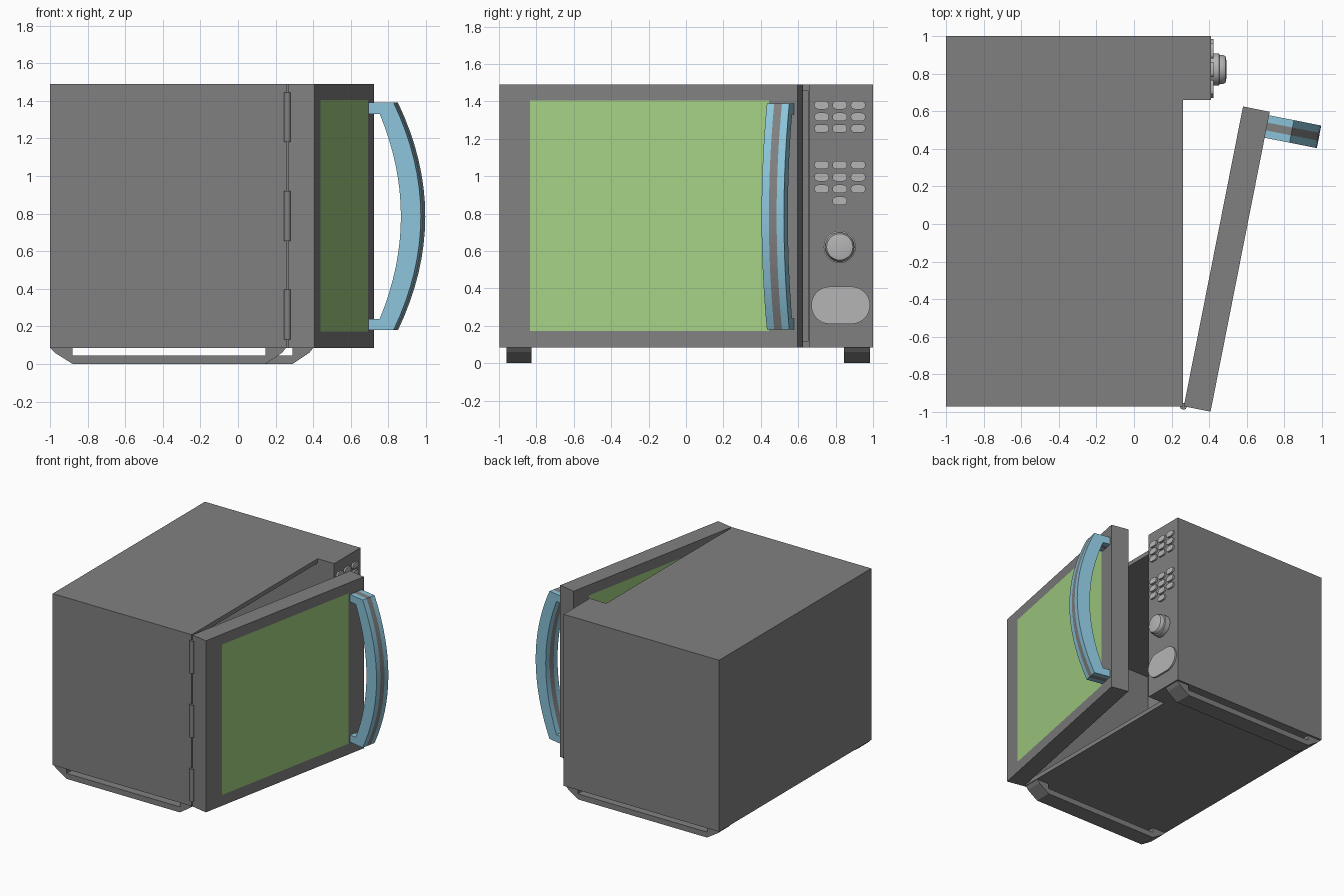
import bpy, bmesh, math
from mathutils import Vector

if "Cube" in bpy.data.objects:
    bpy.data.objects.remove(bpy.data.objects["Cube"])


def material(name, rgb):
    m = bpy.data.materials.new(name)
    m.diffuse_color = (*rgb, 1)
    m.use_nodes = True
    m.node_tree.nodes["Principled BSDF"].inputs["Base Color"].default_value = m.diffuse_color
    return m


GREY = material("body_grey", (0.216, 0.216, 0.216))
LIGHT = material("light_grey", (0.46, 0.46, 0.46))
GREEN = material("window_green", (0.37, 0.64, 0.23))
BLUE = material("handle_blue", (0.26, 0.55, 0.70))


def finish(name, bm, mats, smooth=False):
    bmesh.ops.recalc_face_normals(bm, faces=bm.faces)
    me = bpy.data.meshes.new(name)
    bm.to_mesh(me)
    bm.free()
    for m in mats:
        me.materials.append(m)
    ob = bpy.data.objects.new(name, me)
    bpy.context.collection.objects.link(ob)
    if smooth:
        bpy.ops.object.select_all(action='DESELECT')
        ob.select_set(True)
        bpy.context.view_layer.objects.active = ob
        bpy.ops.object.shade_smooth_by_angle(angle=math.radians(35))
    return ob


def place(axis, a, b, t):
    """2D point (a, b) pushed to distance t along the axis."""
    return {'x': (t, a, b), 'y': (a, t, b), 'z': (a, b, t)}[axis]


def prism_mesh(pts, axis, stops):
    """Extrude a closed profile through a list of stops; returns bmesh and side strips."""
    bm = bmesh.new()
    rings = [[bm.verts.new(place(axis, a, b, t)) for a, b in pts] for t in stops]
    n = len(pts)
    caps = [bm.faces.new(rings[0]), bm.faces.new(rings[-1])]
    strips = [[bm.faces.new((r[i], r[(i + 1) % n], q[(i + 1) % n], q[i])) for i in range(n)]
              for r, q in zip(rings, rings[1:])]
    return bm, caps, strips


def prism(name, pts, axis, lo, hi, mat, smooth=False):
    return finish(name, prism_mesh(pts, axis, (lo, hi))[0], [mat], smooth)


def rect(x0, x1, y0, y1):
    return [(x0, y0), (x1, y0), (x1, y1), (x0, y1)]


def stadium(cy, cz, length, height, n=8):
    """Horizontal pill outline."""
    r, h = height / 2, (length - height) / 2
    pts = []
    for side, start in ((1, -90), (-1, 90)):
        for i in range(n + 1):
            a = math.radians(start + 180 * i / n)
            pts.append((cy + side * h + r * math.cos(a), cz + r * math.sin(a)))
    return pts


Z0, Z1 = 0.085, 1.49
FRONT, PANEL = 0.26, 0.41

# Body: L-shaped plan with the control column standing forward, hollowed by a cavity
body = prism("body", [(-1, -0.97), (FRONT, -0.97), (FRONT, 0.66), (PANEL, 0.66),
                      (PANEL, 1), (-1, 1)], 'z', Z0, Z1, GREY)
cutter = prism("cavity_cutter", rect(-0.92, 0.35, -0.935, 0.655), 'z', 0.12, 1.455, GREY)
cutter.hide_render = True
cutter.hide_set(True)
cut = body.modifiers.new("cavity", 'BOOLEAN')
cut.operation, cut.solver, cut.object = 'DIFFERENCE', 'EXACT', cutter

# Skid feet, one under each side
for name, y0, y1, e in (("left_skid", -0.96, -0.825, 0.255), ("right_skid", 0.845, 0.985, 0.40)):
    prism(name, [(-1, Z0), (-0.975, 0.06), (-0.88, 0), (e - 0.11, 0), (e - 0.02, 0.06), (e, Z0),
                 (e - 0.11, Z0), (e - 0.11, 0.045), (-0.88, 0.045), (-0.88, Z0)],
          'y', y0, y1, GREY)

# Hinge barrels
circle = [(0.263 + 0.018 * math.cos(i * math.pi / 8), -0.97 + 0.018 * math.sin(i * math.pi / 8))
          for i in range(16)]
for i, z in enumerate((0.13, 0.655, 1.18)):
    prism(f"hinge_{i + 1}", circle, 'z', z, z + 0.265, GREY, True)

# Keypad buttons and the large start button
keys = [(y, z) for z in (1.38, 1.317, 1.255, 1.06, 0.995, 0.932) for y in (0.725, 0.822, 0.92)]
keys.append((0.822, 0.868))
for i, (y, z) in enumerate(keys):
    prism(f"button_{i + 1}", stadium(y, z, 0.08, 0.045), 'x', PANEL - 0.01, PANEL + 0.014, LIGHT, True)
prism("start_button", stadium(0.827, 0.31, 0.315, 0.2, 14), 'x', PANEL - 0.01, PANEL + 0.014, LIGHT, True)

# Knob: turned profile (radius, x)
bm = bmesh.new()
N = 32
rings = []
for r, x in ((0.086, 0.405), (0.086, 0.452), (0.078, 0.456), (0.078, 0.472), (0.07, 0.487), (0.045, 0.492)):
    rings.append([bm.verts.new((x, 0.822 + r * math.cos(2 * math.pi * i / N),
                                0.622 + r * math.sin(2 * math.pi * i / N))) for i in range(N)])
for a, b in zip(rings, rings[1:]):
    for i in range(N):
        bm.faces.new((a[i], a[(i + 1) % N], b[(i + 1) % N], b[i]))
bm.faces.new(rings[0])
bm.faces.new(rings[-1])
finish("knob", bm, [LIGHT], True)

# Door, built in hinge space: x = outward, y = along the door, then swung ajar
DEPTH, WIDTH = 0.145, 1.626
bm, _, _ = prism_mesh(rect(0, DEPTH, 0, WIDTH), 'z', (Z0, Z1))
for co, no in (((0, 0.166, 0), (0, 1, 0)), ((0, 1.47, 0), (0, 1, 0)),
               ((0, 0, 0.173), (0, 0, 1)), ((0, 0, 1.405), (0, 0, 1))):
    bmesh.ops.bisect_plane(bm, geom=bm.verts[:] + bm.edges[:] + bm.faces[:], plane_co=co, plane_no=no)
bm.normal_update()
for f in bm.faces:
    c = f.calc_center_median()
    if abs(f.normal.x) > 0.5 and 0.166 < c.y < 1.47 and 0.173 < c.z < 1.405:
        f.material_index = 1
door = finish("door", bm, [GREY, GREEN])


# Handle: bowed profile with a grey core between two blue cheeks
def bow(d_end, d_mid, half, n=16):
    return [(d_end + (d_mid - d_end) * (1 - (k / n * 2 - 1) ** 2), 0.785 + half * (k / n * 2 - 1))
            for k in range(n + 1)]


outer = bow(0.28, 0.428, 0.605)
inner = bow(0.205, 0.32, 0.545)
profile = [(DEPTH, 0.18)] + outer + [(DEPTH, 1.39), (DEPTH, 1.33)] + inner[::-1] + [(DEPTH, 0.24)]
bm, caps, strips = prism_mesh(profile, 'y', (1.485, 1.525, 1.567, 1.607))
for f in strips[1]:
    f.material_index = 1
handle = finish("handle", bm, [BLUE, GREY], True)

for ob in (door, handle):
    ob.location = (0.265, -0.97, 0)
    ob.rotation_euler.z = math.radians(-11.17)
